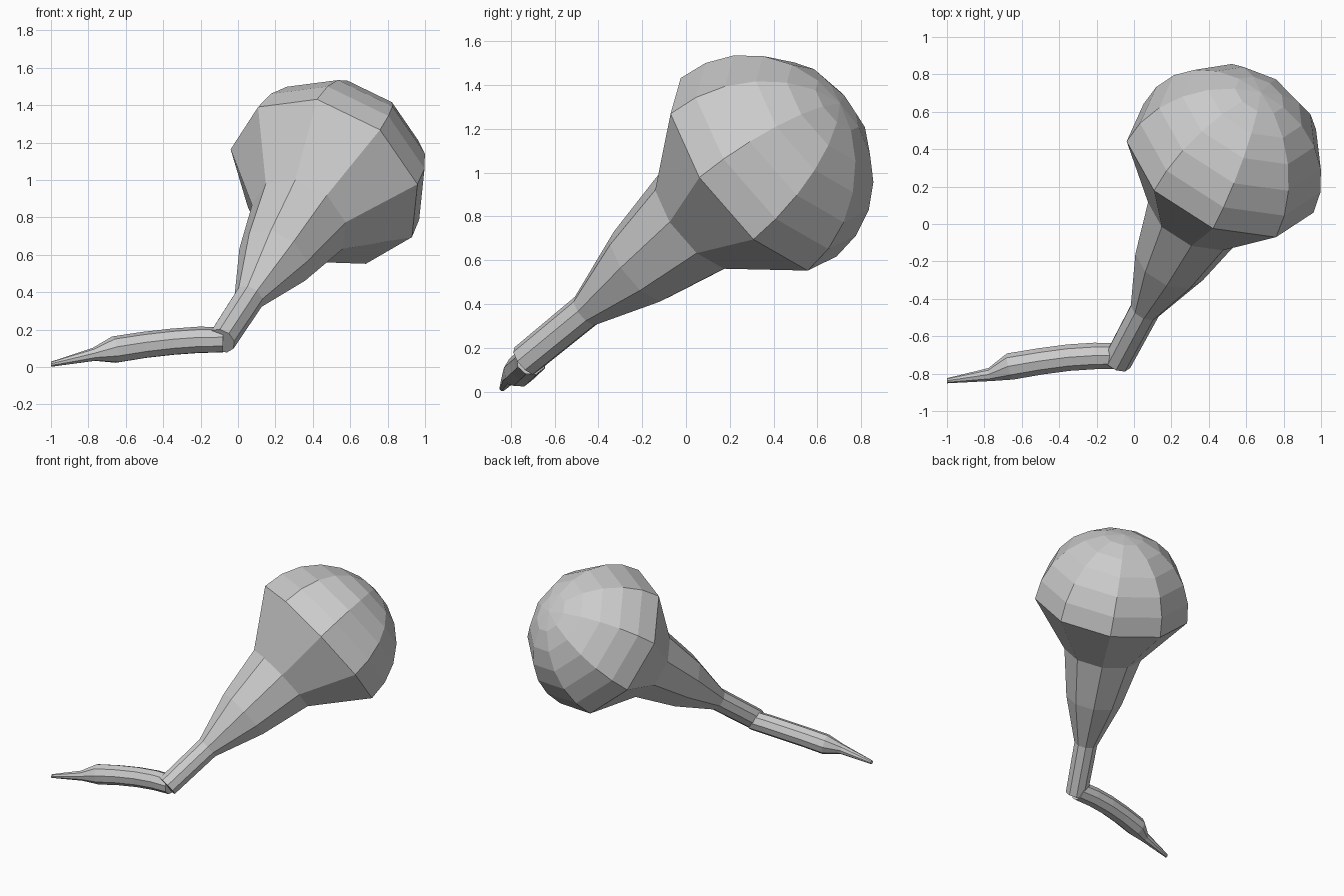
import bpy, bmesh, math
from mathutils import Vector

if "Cube" in bpy.data.objects:
    bpy.data.objects.remove(bpy.data.objects["Cube"])

SIDES = 9


def loft(name, rings, side_hint):
    """Skin 9-sided rings given as (centre, axis direction, radius); radius 0 makes a pole."""
    bm = bmesh.new()
    loops = []
    for centre, axis, r in rings:
        n = Vector(axis).normalized()
        u = Vector(side_hint)
        u = (u - n * u.dot(n)).normalized()
        v = n.cross(u)
        if r == 0:
            loops.append([bm.verts.new(centre)])
            continue
        loop = []
        for i in range(SIDES):
            a = math.tau * i / SIDES
            loop.append(bm.verts.new(Vector(centre) + (u * math.cos(a) + v * math.sin(a)) * r))
        loops.append(loop)
    for a, b in zip(loops, loops[1:]):
        for i in range(SIDES):
            j = (i + 1) % SIDES
            if len(b) == 1:
                bm.faces.new((a[i], a[j], b[0]))
            else:
                bm.faces.new((a[i], a[j], b[j], b[i]))
    for end in (loops[0], loops[-1]):
        if len(end) > 1:
            bm.faces.new(end)
    bmesh.ops.recalc_face_normals(bm, faces=bm.faces)
    mesh = bpy.data.meshes.new(name)
    bm.to_mesh(mesh)
    bm.free()
    obj = bpy.data.objects.new(name, mesh)
    bpy.context.collection.objects.link(obj)
    return obj


# Bowl: flared neck plus a hemispherical dome along a tilted axis
axis = Vector((0.382, 0.715, 0.585)).normalized()
centre = Vector((0.468, 0.309, 0.995))
R = 0.551
profile = [(-1.46, 0.078), (-1.072, 0.082), (-0.724, 0.20), (-0.363, 0.276), (0, R)]
for k in range(1, 6):
    a = math.radians(15 * k)
    profile.append((R * math.sin(a), R * math.cos(a)))
profile.append((R, 0))
loft("bulb_and_neck", [(centre + axis * t, axis, r) for t, r in profile], (-0.087, -0.615, 0.789))

# Stem: gently curved tube tapering to a thin tip
path = [((-1.0, -0.838, 0.015), 0.014), ((-0.77, -0.805, 0.067), 0.036),
        ((-0.66, -0.762, 0.092), 0.073), ((-0.50, -0.735, 0.117), 0.072),
        ((-0.35, -0.715, 0.134), 0.072), ((-0.21, -0.706, 0.144), 0.072),
        ((-0.08, -0.706, 0.145), 0.070)]
rings = []
for i, (p, r) in enumerate(path):
    before = Vector(path[max(i - 1, 0)][0])
    after = Vector(path[min(i + 1, len(path) - 1)][0])
    direction = after - before if 0 < i else Vector((1, 0, 0))
    rings.append((p, direction, r))
loft("stem", rings, (0, -0.615, 0.789))
